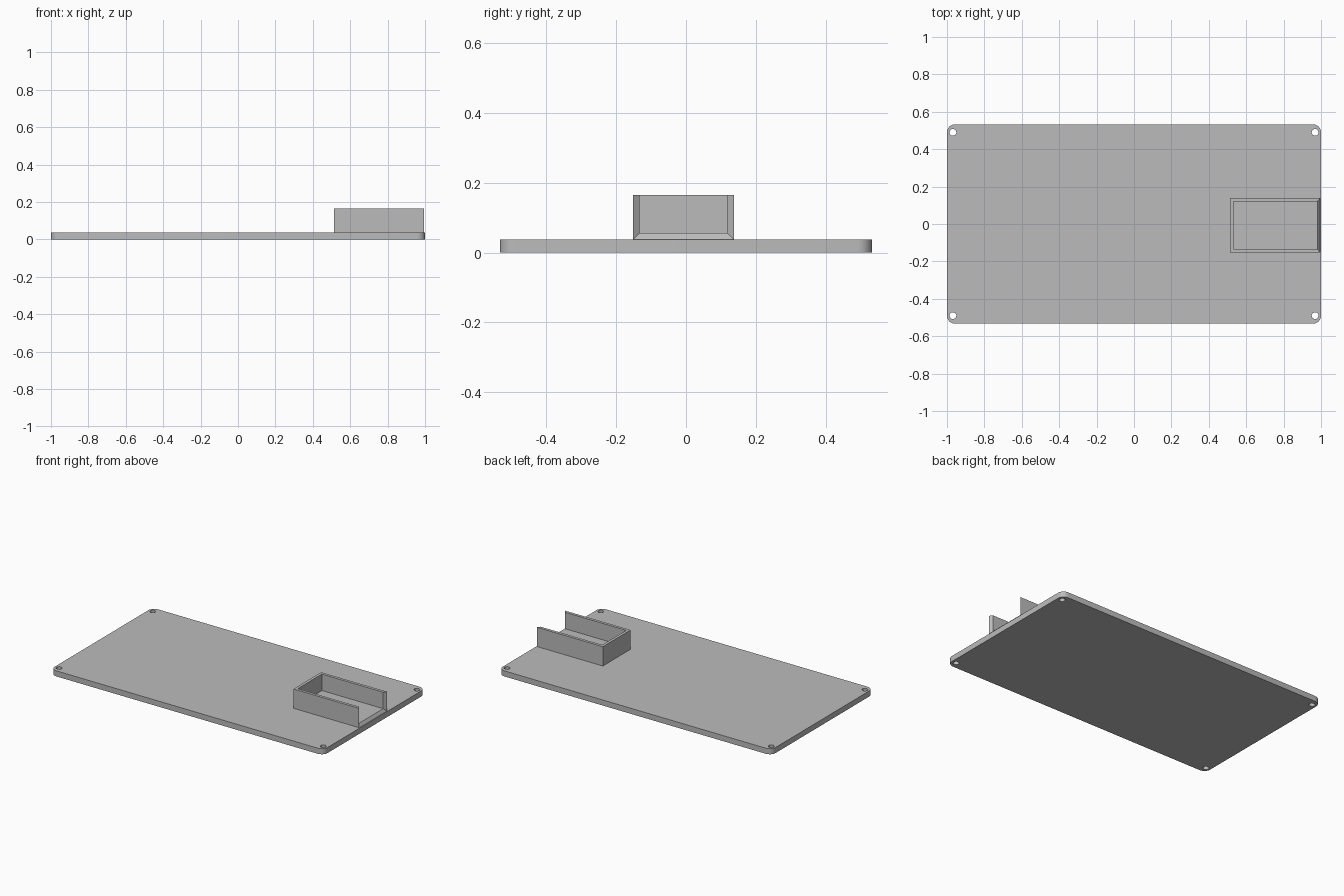
import bpy
import bmesh
from math import cos, sin, pi, radians

if "Cube" in bpy.data.objects:
    bpy.data.objects.remove(bpy.data.objects["Cube"], do_unlink=True)

HALF_X, HALF_Y, THICK = 1.0, 0.533, 0.037
CORNER, HOLE = 0.043, 0.018

grey = bpy.data.materials.new("plain grey")
grey.use_nodes = True
grey.diffuse_color = (0.5, 0.5, 0.5, 1)
grey.node_tree.nodes["Principled BSDF"].inputs["Base Color"].default_value = grey.diffuse_color


def arc(cx, cy, r, start, sweep, steps):
    return [(cx + r * cos(start + sweep * i / steps),
             cy + r * sin(start + sweep * i / steps)) for i in range(steps + 1)]


def add_object(name, bm):
    bmesh.ops.recalc_face_normals(bm, faces=bm.faces)
    mesh = bpy.data.meshes.new(name)
    bm.to_mesh(mesh)
    bm.free()
    mesh.materials.append(grey)
    obj = bpy.data.objects.new(name, mesh)
    bpy.context.collection.objects.link(obj)
    return obj


# Base plate: rounded outline with four screw holes, extruded
outline = []
for i, (sx, sy) in enumerate([(1, 1), (-1, 1), (-1, -1), (1, -1)]):
    outline += arc(sx * (HALF_X - CORNER), sy * (HALF_Y - CORNER), CORNER, i * pi / 2, pi / 2, 8)
loops = [outline]
for sx in (-1, 1):
    for sy in (-1, 1):
        loops.append(arc(sx * 0.968, sy * 0.49, HOLE, 0, 2 * pi, 24)[:-1])

bm = bmesh.new()
for loop in loops:
    verts = [bm.verts.new((x, y, 0)) for x, y in loop]
    for a, b in zip(verts, verts[1:] + verts[:1]):
        bm.edges.new((a, b))
bmesh.ops.triangle_fill(bm, use_beauty=True, edges=bm.edges[:], normal=(0, 0, 1))
result = bmesh.ops.extrude_face_region(bm, geom=bm.faces[:], use_keep_orig=True)
top = [g for g in result["geom"] if isinstance(g, bmesh.types.BMVert)]
bmesh.ops.translate(bm, verts=top, vec=(0, 0, THICK))
plate = add_object("base_plate", bm)
bpy.context.view_layer.objects.active = plate
plate.select_set(True)
bpy.ops.object.shade_smooth_by_angle(angle=radians(30))

# Open tray: three walls and a floor, with a bevelled opening at the plate edge
bm = bmesh.new()


def box_corners(x0, x1, y0, y1, z0, z1):
    return [bm.verts.new((x, y, z)) for x in (x0, x1) for y in (y0, y1) for z in (z0, z1)]


outer = box_corners(0.513, 0.995, -0.152, 0.138, THICK, 0.165)
inner = box_corners(0.532, 0.981, -0.133, 0.119, 0.056, 0.165)
# Back wall, two side walls and floor of each shell
for shell in (outer, inner):
    for quad in [(0, 1, 3, 2), (0, 4, 5, 1), (2, 3, 7, 6), (0, 2, 6, 4)]:
        bm.faces.new([shell[i] for i in quad])
# Rim joining the two shells around the open top and open end
rim = [5, 1, 3, 7, 6, 4]
for a, b in zip(rim, rim[1:] + rim[:1]):
    bm.faces.new((outer[a], outer[b], inner[b], inner[a]))
add_object("open_tray", bm)
